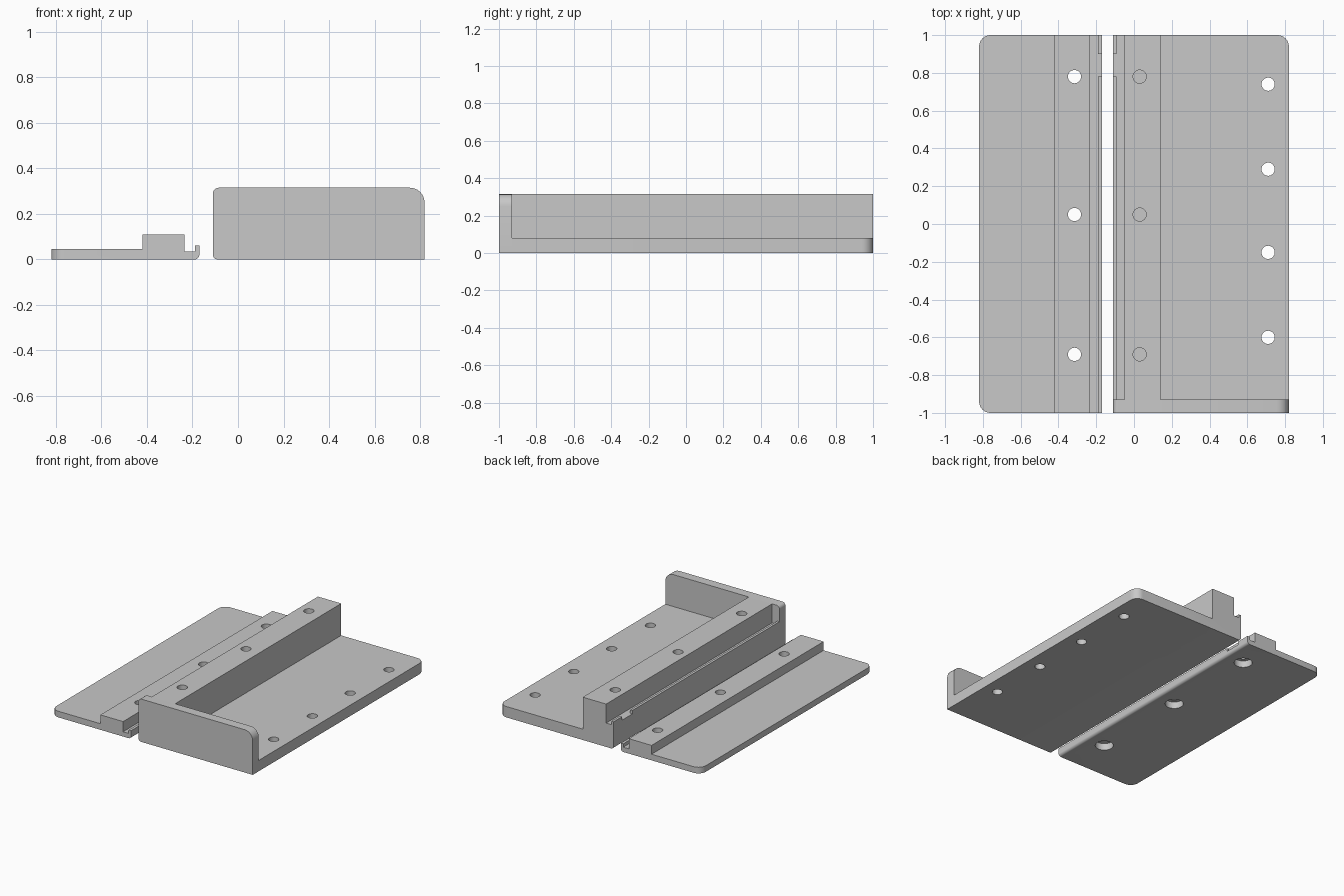
import bpy, bmesh
from math import sin, cos, pi
from mathutils import Vector

if "Cube" in bpy.data.objects:
    bpy.data.objects.remove(bpy.data.objects["Cube"])

grey = bpy.data.materials.new("plain grey")
grey.use_nodes = True
colour = (0.58, 0.58, 0.58, 1)
grey.diffuse_color = colour
grey.node_tree.nodes["Principled BSDF"].inputs["Base Color"].default_value = colour


def rounded(points, steps=6):
    """Turn (x, z, optional radius) square corners into an outline with arcs."""
    out = []
    for i, p in enumerate(points):
        here = Vector(p[:2])
        if len(p) < 3:
            out.append(here)
            continue
        a = (Vector(points[i - 1][:2]) - here).normalized()
        b = (Vector(points[(i + 1) % len(points)][:2]) - here).normalized()
        r = p[2]
        centre = here + (a + b) * r
        for k in range(steps + 1):
            t = pi / 2 * k / steps
            out.append(centre - b * r * cos(t) - a * r * sin(t))
    return out


def extrude(name, points, y0, y1, round_at=None):
    """Extrude an x-z outline along y; round_at picks upright corners to round."""
    bm = bmesh.new()
    face = bm.faces.new([bm.verts.new((p.x, y0, p.y)) for p in rounded(points)])
    new = bmesh.ops.extrude_face_region(bm, geom=[face])["geom"]
    moved = [v for v in new if isinstance(v, bmesh.types.BMVert)]
    bmesh.ops.translate(bm, verts=moved, vec=(0, y1 - y0, 0))
    bmesh.ops.recalc_face_normals(bm, faces=bm.faces)
    if round_at:
        edges = [e for e in bm.edges
                 if abs(e.verts[0].co.z - e.verts[1].co.z) > 0.01
                 and all(round_at(v.co) for v in e.verts)]
        bmesh.ops.bevel(bm, geom=edges, offset=0.06, segments=8,
                        profile=0.5, affect='EDGES')
    mesh = bpy.data.meshes.new(name)
    bm.to_mesh(mesh)
    bm.free()
    mesh.materials.append(grey)
    ob = bpy.data.objects.new(name, mesh)
    bpy.context.collection.objects.link(ob)
    return ob


def hole(x, y, radius, z0, z1):
    bpy.ops.mesh.primitive_cylinder_add(vertices=32, radius=radius, depth=z1 - z0,
                                        location=(x, y, (z0 + z1) / 2))
    ob = bpy.context.object
    ob.data.materials.append(grey)
    return ob


def box(x0, x1, y0, y1, z0, z1):
    return extrude("cutter", [(x0, z0), (x1, z0), (x1, z1), (x0, z1)], y0, y1)


def cut(ob, cutters):
    for c in cutters:
        c.hide_render = True
        bpy.context.view_layer.objects.active = ob
        mod = ob.modifiers.new("cut", 'BOOLEAN')
        mod.operation, mod.solver, mod.object = 'DIFFERENCE', 'EXACT', c
        bpy.ops.object.modifier_apply(modifier=mod.name)
        bpy.data.objects.remove(c)


def smooth(ob):
    bpy.ops.object.select_all(action='DESELECT')
    ob.select_set(True)
    bpy.context.view_layer.objects.active = ob
    bpy.ops.object.shade_smooth_by_angle(angle=pi / 6)


rail_holes = (0.78, 0.05, -0.69)
plate_holes = (0.74, 0.29, -0.15, -0.6)

# Thin clamp plate with low rail and small hooked lip
clamp = extrude("clamp_plate", [
    (-0.82, 0), (-0.17, 0, 0.02), (-0.17, 0.06), (-0.19, 0.06), (-0.19, 0.035),
    (-0.235, 0.035), (-0.235, 0.11), (-0.42, 0.11), (-0.42, 0.045), (-0.82, 0.045)],
    -1, 1, lambda co: co.x < -0.81)
cut(clamp, [hole(-0.315, y, 0.035, -0.1, 0.2) for y in rail_holes]
    + [hole(-0.315, y, 0.062, -0.1, 0.05) for y in rail_holes]
    + [box(-0.2, -0.1, 0.78, 0.9, 0.035, 0.2)])

# Base plate with tall rail and matching ledge lip
base = extrude("base_plate_and_rail", [
    (-0.11, 0, 0.02), (0.82, 0), (0.82, 0.08), (0.14, 0.08), (0.14, 0.315),
    (-0.05, 0.315), (-0.05, 0.175), (-0.092, 0.175), (-0.092, 0.2), (-0.11, 0.2)],
    -0.93, 1, lambda co: co.x > 0.81 and co.y > 0.9)
cut(base, [hole(0.71, y, 0.035, -0.1, 0.2) for y in plate_holes]
    + [hole(0.03, y, 0.035, 0.1, 0.5) for y in rail_holes]
    + [box(-0.2, -0.08, 0.78, 0.9, 0.175, 0.3)])

# Upright end wall across the front
wall = extrude("front_wall", [
    (-0.11, 0, 0.02), (0.82, 0), (0.82, 0.315, 0.065), (-0.11, 0.315, 0.025)],
    -1, -0.93)

for part in (clamp, base, wall):
    smooth(part)
